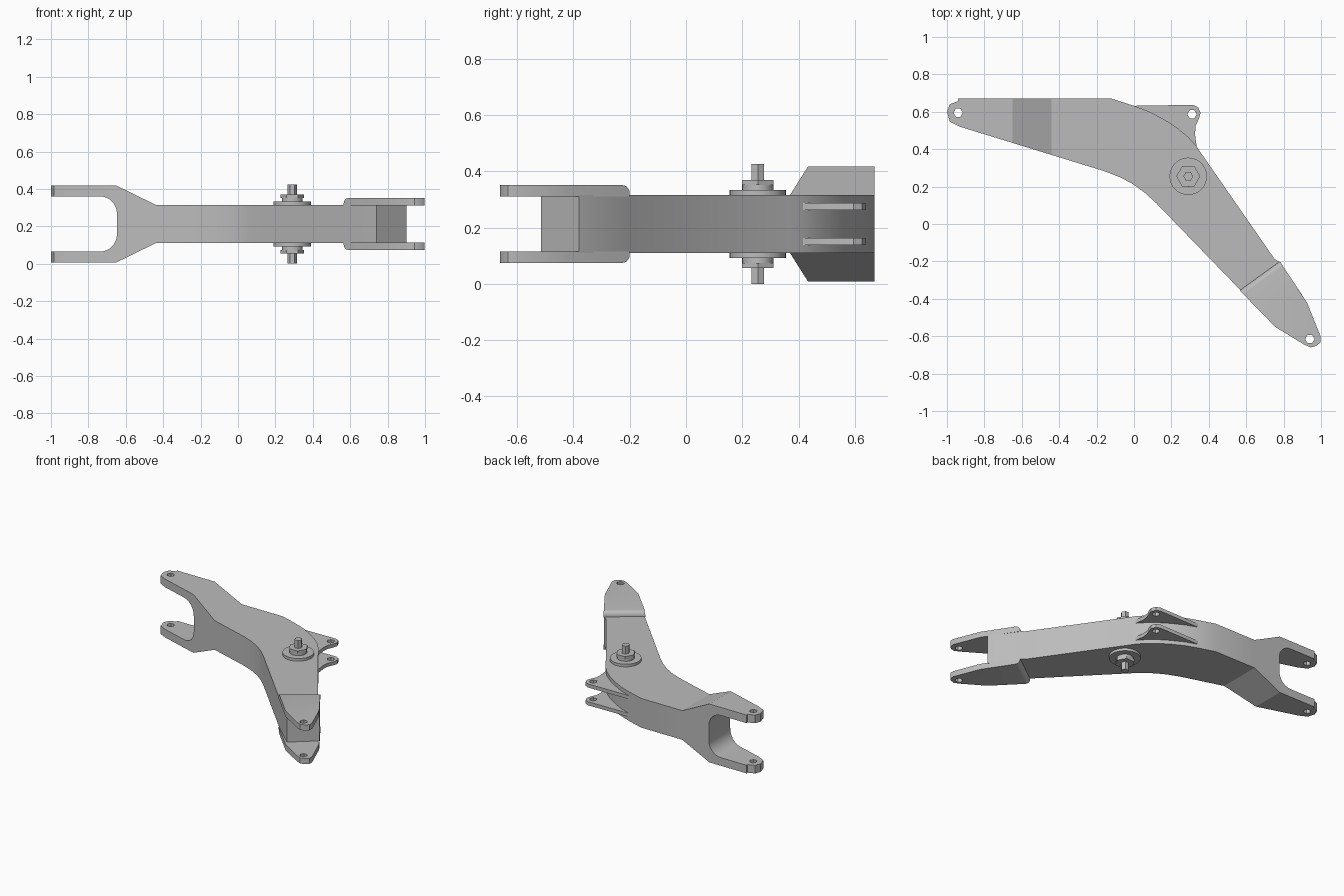
import bpy, bmesh, math
from mathutils import Vector

if "Cube" in bpy.data.objects:
    bpy.data.objects.remove(bpy.data.objects["Cube"], do_unlink=True)

MID = 0.2125  # height of the symmetry plane

grey = bpy.data.materials.new("cast grey")
grey.use_nodes = True
grey.diffuse_color = (0.5, 0.5, 0.5, 1)
grey.node_tree.nodes["Principled BSDF"].inputs["Base Color"].default_value = (0.5, 0.5, 0.5, 1)


def prism(name, pts, lo, hi, axis="z", round_edge=None):
    """Extrude an outline along z (x,y points) or along y (x,z points)."""
    def place(p, h):
        return Vector((p[0], p[1], h)) if axis == "z" else Vector((p[0], h, p[1]))
    bm = bmesh.new()
    face = bm.faces.new([bm.verts.new(place(p, lo)) for p in pts])
    ext = bmesh.ops.extrude_face_region(bm, geom=[face])
    shift = place((0, 0), hi - lo)
    bmesh.ops.translate(bm, vec=shift, verts=[v for v in ext["geom"] if isinstance(v, bmesh.types.BMVert)])
    if round_edge is not None:
        ends = [place(p, round_edge) for p in pts[:2]]
        edges = [e for e in bm.edges if all(min((v.co - q).length for q in ends) < 1e-4 for v in e.verts)]
        bmesh.ops.bevel(bm, geom=edges, offset=0.03, segments=5, profile=0.5, affect="EDGES")
    bmesh.ops.recalc_face_normals(bm, faces=bm.faces)
    mesh = bpy.data.meshes.new(name)
    bm.to_mesh(mesh)
    bm.free()
    mesh.materials.append(grey)
    obj = bpy.data.objects.new(name, mesh)
    bpy.context.collection.objects.link(obj)
    return obj


def circle(centre, r, n, start=0.0):
    return [(centre[0] + r * math.cos(start + math.tau * i / n),
             centre[1] + r * math.sin(start + math.tau * i / n)) for i in range(n)]


def combine(obj, tool, operation):
    """Apply a boolean and discard the tool."""
    tool.hide_render = True
    mod = obj.modifiers.new("cut", "BOOLEAN")
    mod.operation, mod.object, mod.solver = operation, tool, "EXACT"
    bpy.context.view_layer.update()
    graph = bpy.context.evaluated_depsgraph_get()
    mesh = bpy.data.meshes.new_from_object(obj.evaluated_get(graph))
    obj.modifiers.clear()
    obj.data = mesh
    bpy.data.objects.remove(tool, do_unlink=True)


def drill(obj, centre, r=0.025):
    combine(obj, prism("drill", circle(centre, r, 6), -0.1, 0.6), "DIFFERENCE")


def smooth(obj, angle=30):
    bpy.ops.object.select_all(action="DESELECT")
    obj.select_set(True)
    bpy.context.view_layer.objects.active = obj
    bpy.ops.object.shade_smooth_by_angle(angle=math.radians(angle))


# Main arm: plan outline intersected with the flared, slotted side outline
plan = [(-0.94, 0.67), (-0.12, 0.67), (0, 0.632), (0.08, 0.602), (0.16, 0.56), (0.23, 0.515),
        (0.29, 0.465), (0.335, 0.415), (0.365, 0.37), (0.75, -0.185), (0.78, -0.205), (0.9, -0.38),
        (0.74, -0.515), (0.57, -0.355), (0.12, 0.11), (0.06, 0.165), (0, 0.21), (-0.07, 0.248),
        (-0.15, 0.28), (-0.93, 0.52), (-0.985, 0.548), (-1, 0.6), (-0.985, 0.64), (-0.94, 0.657)]
arm = prism("main_arm", plan, -0.05, 0.5)

corner = [(-0.74 + 0.093 * math.sin(a), 0.055 + 0.093 * (1 - math.cos(a)))
          for a in (math.pi / 2 * i / 8 for i in range(9))]
slot = [(x, 0.203 - z) for x, z in corner]
outer = [(-1.1, 0.205), (-0.65, 0.205), (-0.44, 0.1025), (1.1, 0.1025)]
upper = outer + [(x, -z) for x, z in reversed(outer)]
lower_lip = [(-1.1, -0.148)] + [(x, -z) for x, z in slot]
upper_lip = [(x, z) for x, z in reversed(slot)] + [(-1.1, 0.148)]
side = [(x, z + MID) for x, z in upper + lower_lip + upper_lip]
combine(arm, prism("side_outline", side, -1, 1, "y"), "INTERSECT")
drill(arm, (-0.94, 0.595))
smooth(arm, 25)

# Clevis plates at the front end, with a rounded leading edge
cheek = [(0.565, -0.355), (0.78, -0.2), (0.925, -0.42), (0.997, -0.6), (0.997, -0.632),
         (0.975, -0.652), (0.945, -0.66), (0.91, -0.645), (0.755, -0.55)]
# Linkage ears behind the elbow
ear = [(0, 0.632), (0.315, 0.637), (0.342, 0.625), (0.356, 0.595), (0.348, 0.565), (0.33, 0.525),
       (0.326, 0.48), (0.335, 0.415), (0.26, 0.42), (0.1, 0.56)]
for s, label in ((1, "upper"), (-1, "lower")):
    plate = prism(label + "_clevis_plate", cheek, MID + s * 0.098, MID + s * 0.138, round_edge=MID + s * 0.138)
    drill(plate, (0.94, -0.615))
    smooth(plate)
    lug = prism(label + "_linkage_ear", ear, MID + s * 0.05, MID + s * 0.075)
    drill(lug, (0.31, 0.587))
    smooth(lug)

    # Pivot pin: flange, washer, hex nut and hex stub
    pivot = (0.29, 0.255)
    for part, r, n, lo, hi in (("flange", 0.1, 32, 0.1, 0.121), ("washer", 0.056, 24, 0.12, 0.14),
                               ("nut", 0.064, 6, 0.138, 0.157), ("stub", 0.026, 6, 0.155, 0.2125)):
        ring = prism(f"{label}_pivot_{part}", circle(pivot, r, n), MID + s * lo, MID + s * hi)
        smooth(ring)
